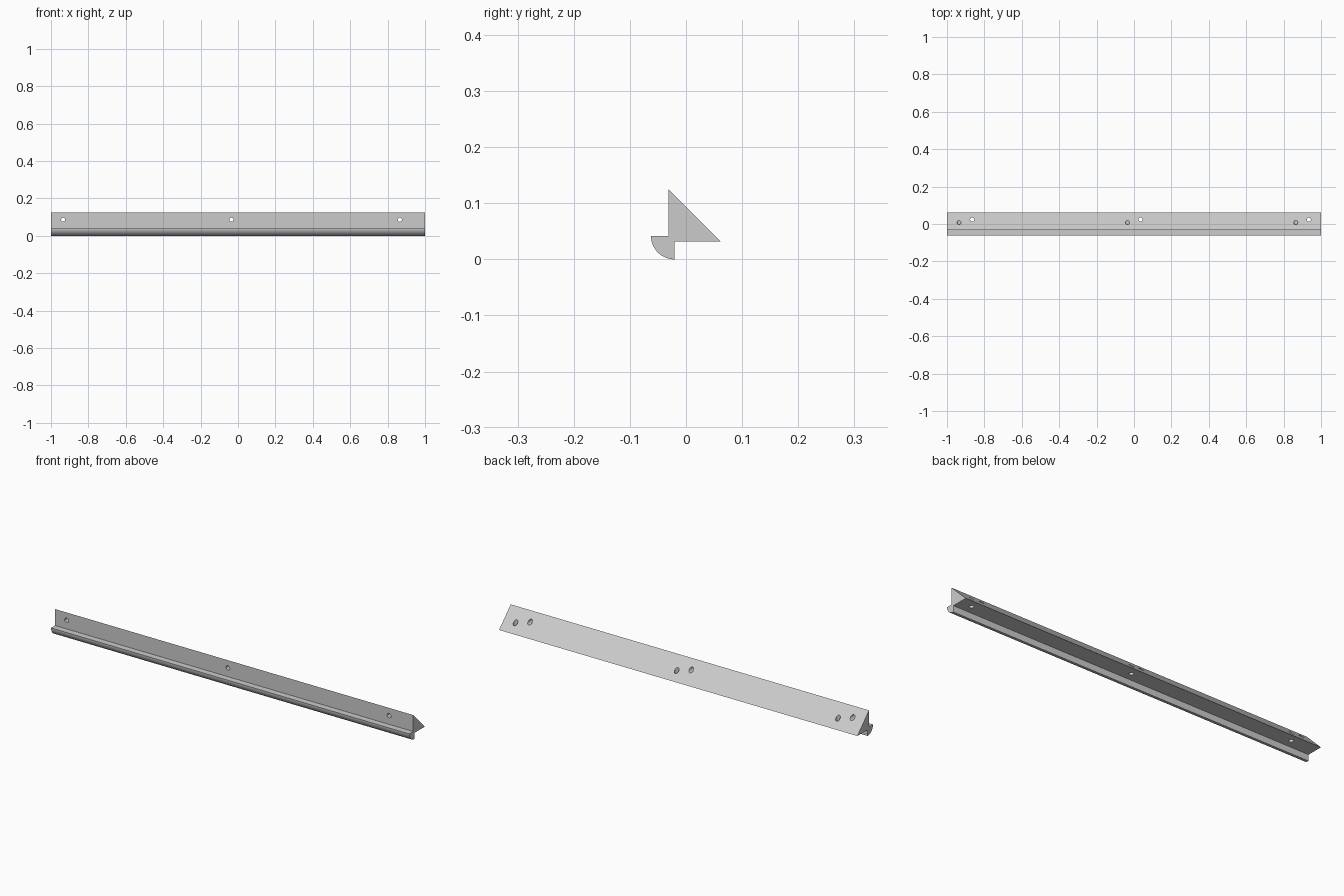
import bpy, bmesh, math
from mathutils import Matrix

if "Cube" in bpy.data.objects:
    bpy.data.objects.remove(bpy.data.objects["Cube"])

grey = bpy.data.materials.new("light grey")
grey.diffuse_color = (0.6, 0.6, 0.6, 1)
grey.use_nodes = True
grey.node_tree.nodes["Principled BSDF"].inputs["Base Color"].default_value = grey.diffuse_color


def make_object(name, bm):
    bmesh.ops.recalc_face_normals(bm, faces=bm.faces)
    mesh = bpy.data.meshes.new(name)
    bm.to_mesh(mesh)
    bm.free()
    obj = bpy.data.objects.new(name, mesh)
    bpy.context.collection.objects.link(obj)
    mesh.materials.append(grey)
    return obj


# Cross-section: triangular bar with a quarter-round lip along the lower front
R, CY = 0.042, -0.0205
steps = 16
profile = [(-0.031, 0.125), (0.0625, 0.0315), (CY, 0.0315)]
for i in range(steps + 1):
    a = math.radians(270 - 90 * i / steps)
    profile.append((CY + R * math.cos(a), R + R * math.sin(a)))
profile.append((-0.031, R))

bm = bmesh.new()
face = bm.faces.new([bm.verts.new((-1, y, z)) for y, z in profile])
ext = bmesh.ops.extrude_face_region(bm, geom=[face])
bmesh.ops.translate(bm, vec=(2, 0, 0),
                    verts=[v for v in ext["geom"] if isinstance(v, bmesh.types.BMVert)])
rail = make_object("corner_rail", bm)

# Screw holes: three horizontal and three vertical, mirrored along the rail
bm = bmesh.new()
for x in (-0.9, 0, 0.9):
    for m in (Matrix.Translation((x - 0.035, 0, 0.086)) @ Matrix.Rotation(math.pi / 2, 4, 'X'),
              Matrix.Translation((x + 0.035, 0.0235, 0.08))):
        bmesh.ops.create_cone(bm, cap_ends=True, segments=24, radius1=0.011,
                              radius2=0.011, depth=0.3, matrix=m)
holes = make_object("hole_cutter", bm)
holes.hide_render = True
holes.hide_set(True)

cut = rail.modifiers.new("screw_holes", 'BOOLEAN')
cut.object = holes
cut.operation = 'DIFFERENCE'
cut.solver = 'EXACT'
bpy.context.view_layer.objects.active = rail
rail.select_set(True)
bpy.ops.object.modifier_apply(modifier=cut.name)
bpy.ops.object.shade_smooth_by_angle(angle=math.radians(30))
